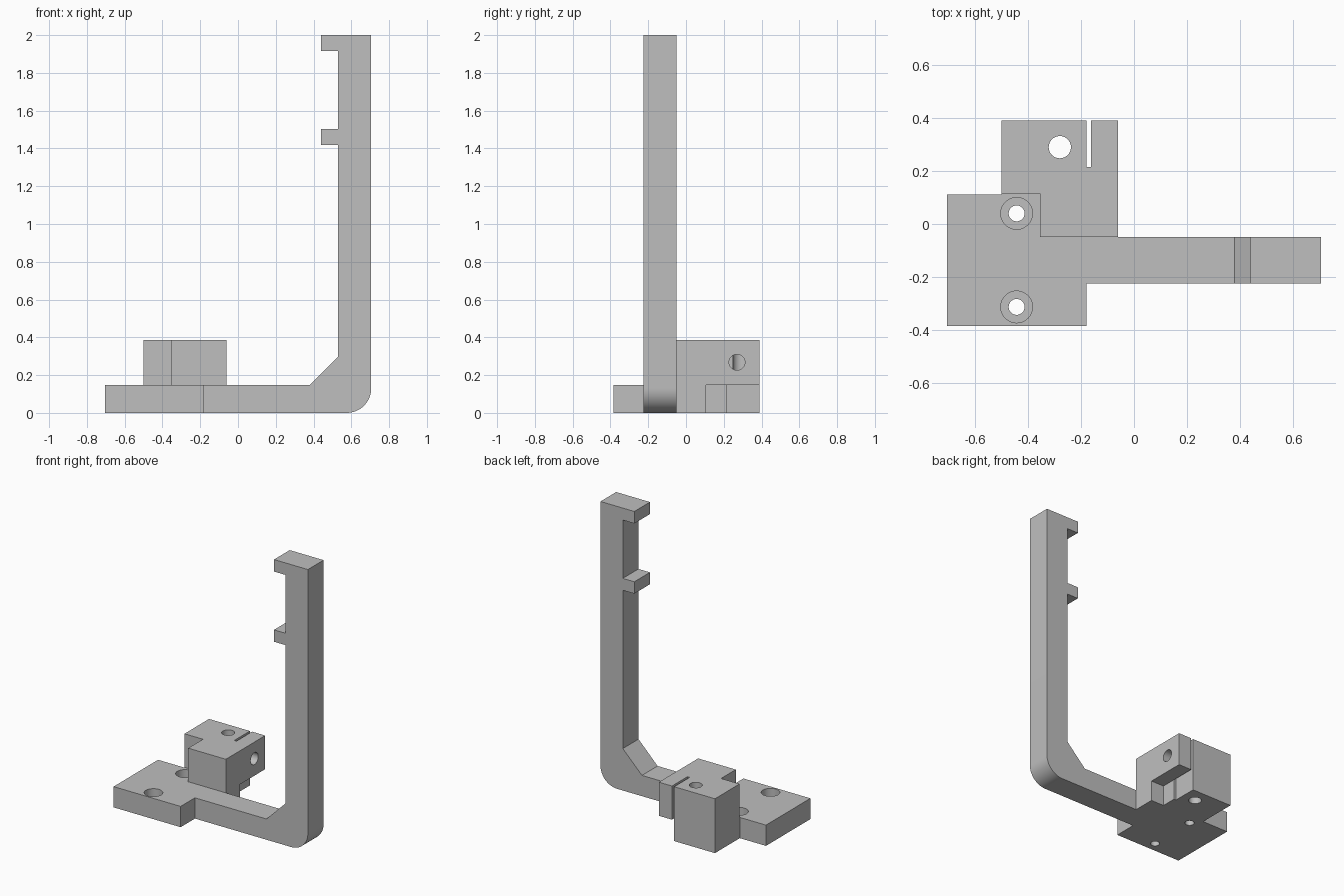
import bpy, bmesh, math
from mathutils import Vector

old = bpy.data.objects.get("Cube")
if old:
    bpy.data.objects.remove(old, do_unlink=True)

grey = bpy.data.materials.new("plain_grey")
grey.use_nodes = True
colour = (0.52, 0.52, 0.52, 1.0)
grey.diffuse_color = colour
grey.node_tree.nodes["Principled BSDF"].inputs["Base Color"].default_value = colour


def prism(name, outline, low, high, axis="Z"):
    """Extrude a 2D outline along Z (outline in x, y) or Y (outline in x, z)."""
    bm = bmesh.new()
    place = (lambda a, b: (a, b, low)) if axis == "Z" else (lambda a, b: (a, low, b))
    face = bm.faces.new([bm.verts.new(place(a, b)) for a, b in outline])
    top = bmesh.ops.extrude_face_region(bm, geom=[face])["geom"]
    step = Vector((0, 0, high - low)) if axis == "Z" else Vector((0, high - low, 0))
    bmesh.ops.translate(bm, vec=step, verts=[v for v in top if isinstance(v, bmesh.types.BMVert)])
    bmesh.ops.recalc_face_normals(bm, faces=bm.faces)
    mesh = bpy.data.meshes.new(name)
    bm.to_mesh(mesh)
    bm.free()
    mesh.materials.append(grey)
    obj = bpy.data.objects.new(name, mesh)
    bpy.context.collection.objects.link(obj)
    return obj


def activate(obj):
    bpy.ops.object.select_all(action="DESELECT")
    obj.select_set(True)
    bpy.context.view_layer.objects.active = obj


def drill(obj, centre, radius, depth, rotation=(0, 0, 0)):
    """Cut a round hole whose axis is centred on the given point."""
    bpy.ops.mesh.primitive_cylinder_add(vertices=48, radius=radius, depth=depth,
                                        location=centre, rotation=rotation)
    cutter = bpy.context.object
    cutter.name = "hole_cutter"
    cutter.hide_render = True
    cutter.data.materials.append(grey)
    mod = obj.modifiers.new("hole", "BOOLEAN")
    mod.operation = "DIFFERENCE"
    mod.solver = "EXACT"
    mod.object = cutter
    activate(obj)
    bpy.ops.object.modifier_apply(modifier=mod.name)
    bpy.data.objects.remove(cutter, do_unlink=True)


PLATE = 0.147    # plate thickness
BLOCK = 0.385    # top of the clamp block
BACK = 0.39
ARM_Y = (-0.225, -0.05)

# Mounting plate with the foot of the clamp block, cut away under the clamp tab
base_plate = prism("base_plate", [
    (-0.705, -0.385), (-0.18, -0.385), (-0.18, -0.05), (-0.06, -0.05),
    (-0.06, 0.107), (-0.163, 0.107), (-0.163, 0.215), (-0.18, 0.215),
    (-0.18, BACK), (-0.5, BACK), (-0.5, 0.112), (-0.705, 0.112)], 0, PLATE)

# Clamp block with a corner relief for the screw head and a thin slit
clamp_block = prism("clamp_block", [
    (-0.355, -0.05), (-0.06, -0.05), (-0.06, BACK), (-0.163, BACK),
    (-0.163, 0.215), (-0.18, 0.215), (-0.18, BACK), (-0.5, BACK),
    (-0.5, 0.115), (-0.355, 0.115)], PLATE, BLOCK)

# Arm: rounded outer elbow, chamfered inner elbow, two hooks on the upright
radius = 0.13
elbow = [(0.705 - radius + radius * math.sin(t), radius - radius * math.cos(t))
         for t in (math.pi / 2 * i / 16 for i in range(17))]
arm = prism("arm", [(-0.18, 0)] + elbow + [
    (0.705, 2.0), (0.44, 2.0), (0.44, 1.915), (0.53, 1.915),
    (0.53, 1.502), (0.44, 1.502), (0.44, 1.418), (0.53, 1.418),
    (0.53, 0.297), (0.38, PLATE), (-0.18, PLATE)], *ARM_Y, axis="Y")

# Counterbored mounting holes
for y in (0.04, -0.313):
    drill(base_plate, (-0.443, y, 0.07), 0.03, 0.4)
    drill(base_plate, (-0.443, y, PLATE + 0.02), 0.06, 0.21)

# Vertical rod hole through the block and its foot
for part in (base_plate, clamp_block):
    drill(part, (-0.28, 0.29, 0.2), 0.042, 0.8)

# Sideways clamp screw hole, ending in the rod hole
drill(clamp_block, (-0.13, 0.27, 0.268), 0.042, 0.30, (0, math.pi / 2, 0))

for part in (base_plate, clamp_block, arm):
    activate(part)
    bpy.ops.object.shade_smooth_by_angle(angle=math.radians(30))
